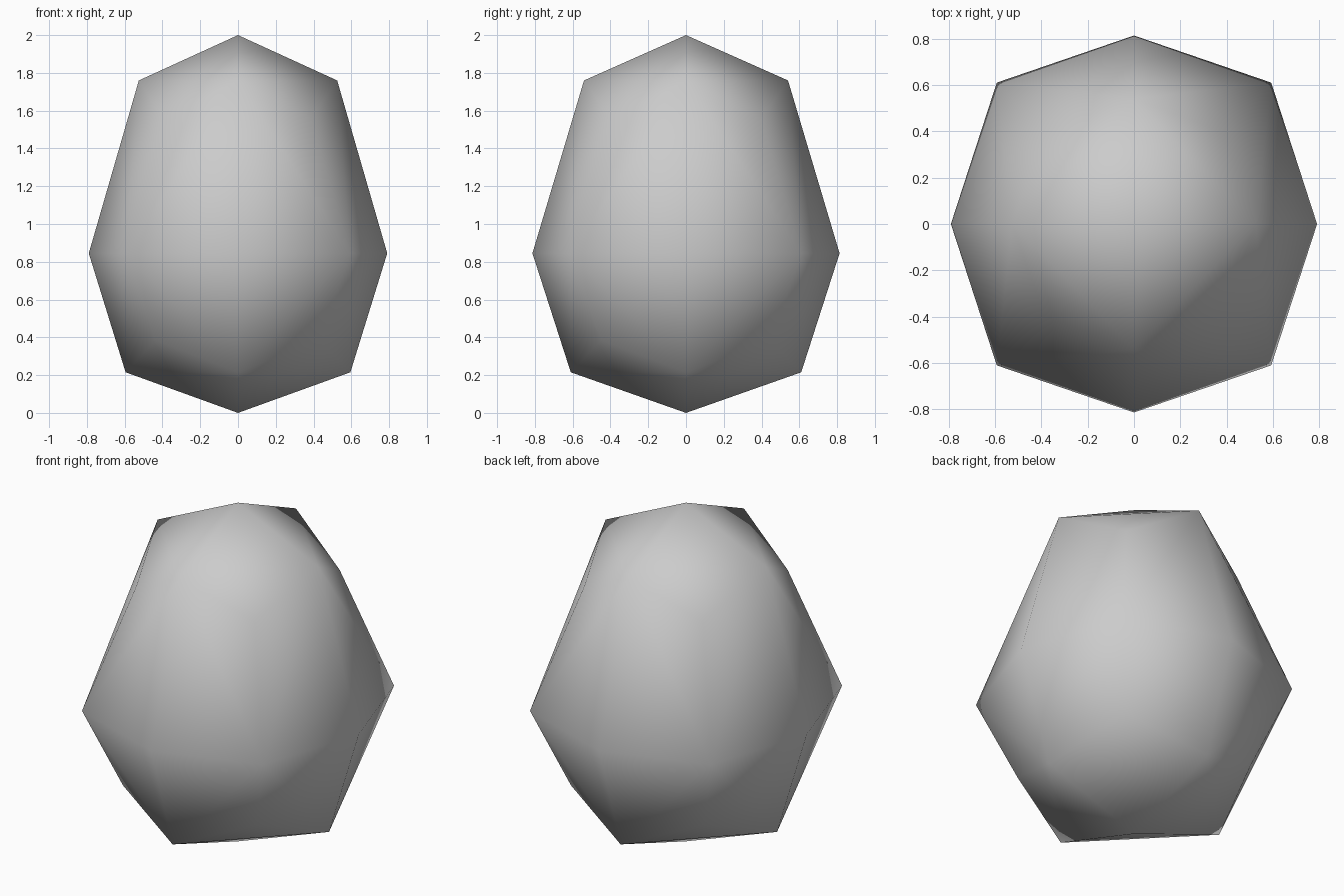
import bpy
import bmesh

# Remove the default cube only
default = bpy.data.objects.get("Cube")
if default:
    bpy.data.objects.remove(default, do_unlink=True)


def make_material(name, colour):
    mat = bpy.data.materials.new(name)
    mat.use_nodes = True
    mat.diffuse_color = colour
    mat.node_tree.nodes["Principled BSDF"].inputs["Base Color"].default_value = colour
    return mat


def mirrored(x, y, z):
    """All distinct points reached by mirroring in x and y."""
    return {(sx * x, sy * y, z) for sx in (1, -1) for sy in (1, -1)}


# One quarter of the rounded, tapered block: poles, edge middles, corners, sides
quarter = [
    (0, 0, 2.0),
    (0.525, 0, 1.76), (0, 0.54, 1.76),
    (0.386, 0.397, 1.555),
    (0.79, 0, 0.845), (0, 0.813, 0.845), (0.592, 0.61, 0.845),
    (0.437, 0.449, 0.385),
    (0.595, 0, 0.215), (0, 0.61, 0.215),
    (0, 0, 0),
]
points = set().union(*(mirrored(*p) for p in quarter))

# Skin the points with a convex shell
bm = bmesh.new()
for p in sorted(points):
    bm.verts.new(p)
bmesh.ops.convex_hull(bm, input=bm.verts[:])
bmesh.ops.recalc_face_normals(bm, faces=bm.faces[:])
for face in bm.faces:
    face.smooth = True

mesh = bpy.data.meshes.new("stone")
bm.to_mesh(mesh)
bm.free()
mesh.materials.append(make_material("stone grey", (0.6, 0.6, 0.6, 1)))
stone = bpy.data.objects.new("stone", mesh)
bpy.context.collection.objects.link(stone)
